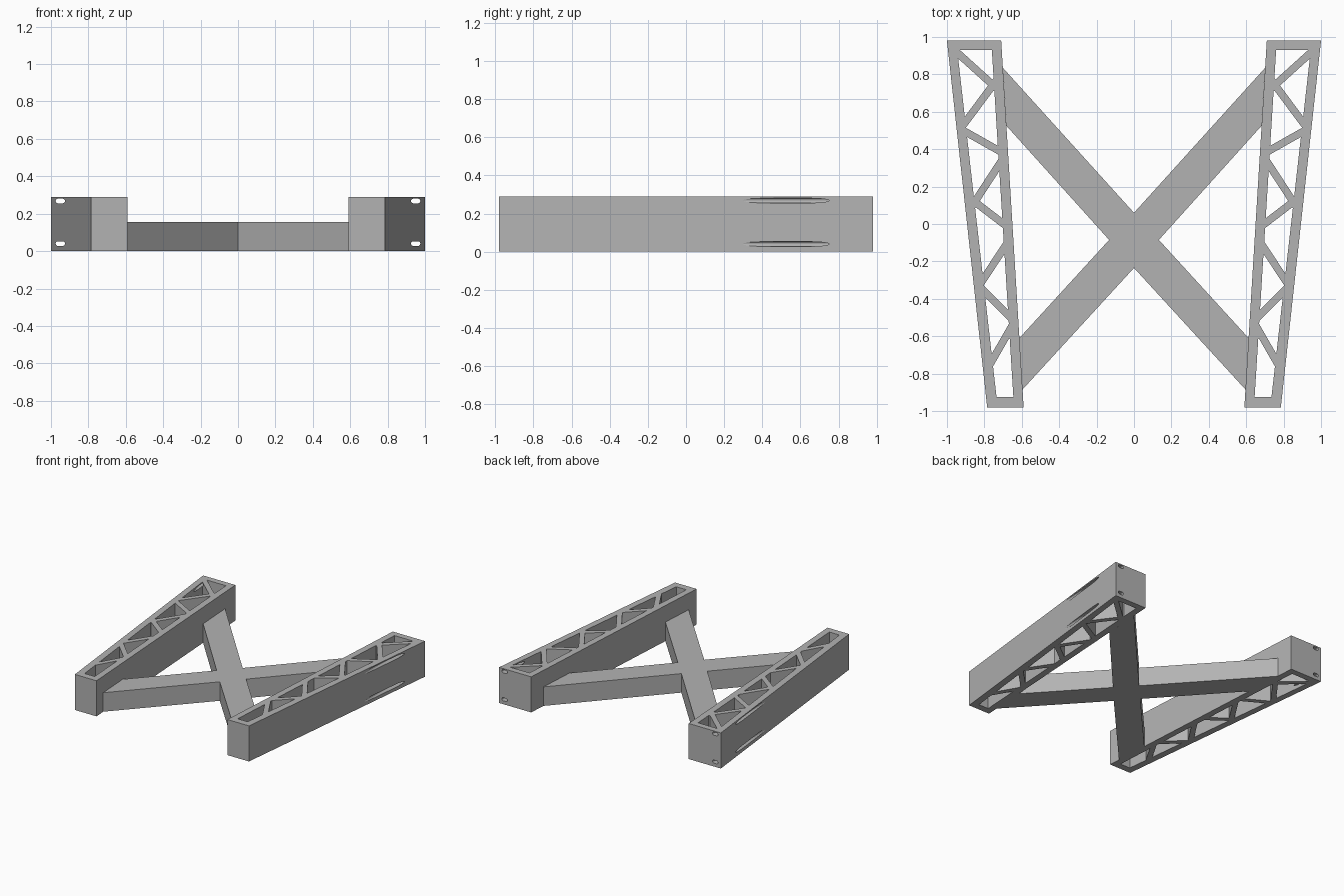
import bpy, bmesh, math
from mathutils import Vector

if "Cube" in bpy.data.objects:
    bpy.data.objects.remove(bpy.data.objects["Cube"], do_unlink=True)

HEIGHT, BRACE_HEIGHT, HALF_LENGTH = 0.29, 0.155, 0.98

grey = bpy.data.materials.new("plain_grey")
grey.use_nodes = True
colour = (0.45, 0.45, 0.45, 1)
grey.diffuse_color = colour
grey.node_tree.nodes["Principled BSDF"].inputs["Base Color"].default_value = colour


def prism(name, outline, depth):
    """Extrude a closed outline of 3D points along the depth vector."""
    bm = bmesh.new()
    face = bm.faces.new([bm.verts.new(p) for p in outline])
    moved = bmesh.ops.extrude_face_region(bm, geom=[face])["geom"]
    bmesh.ops.translate(bm, vec=depth, verts=[v for v in moved if isinstance(v, bmesh.types.BMVert)])
    bmesh.ops.recalc_face_normals(bm, faces=bm.faces)
    mesh = bpy.data.meshes.new(name)
    bm.to_mesh(mesh)
    bm.free()
    mesh.materials.append(grey)
    obj = bpy.data.objects.new(name, mesh)
    bpy.context.collection.objects.link(obj)
    return obj


def upright(name, points, z0, z1):
    return prism(name, [(x, y, z0) for x, y in points], (0, 0, z1 - z0))


def apply(obj, mod):
    bpy.context.view_layer.objects.active = obj
    bpy.ops.object.modifier_apply(modifier=mod.name)


def cut(obj, cutter):
    mod = obj.modifiers.new("cut", "BOOLEAN")
    mod.operation, mod.solver, mod.object = "DIFFERENCE", "EXACT", cutter
    apply(obj, mod)
    bpy.data.objects.remove(cutter, do_unlink=True)


# Tapered side beam
beams = upright("side_beams", [(0.59, -HALF_LENGTH), (0.785, -HALF_LENGTH),
                               (1.0, HALF_LENGTH), (0.71, HALF_LENGTH)], 0, HEIGHT)

# Hollow core, with the zigzag struts left standing
core = upright("core_cutter", [(0.645, -0.925), (0.735, -0.925), (0.945, 0.93), (0.76, 0.93)],
               -0.1, HEIGHT + 0.1)
struts = [((0.745, 0.735), (0.955, 0.925)), ((0.745, 0.755), (0.905, 0.54)),
          ((0.905, 0.495), (0.71, 0.385)), ((0.71, 0.335), (0.86, 0.105)),
          ((0.86, 0.125), (0.69, -0.005)), ((0.68, -0.105), (0.815, -0.31)),
          ((0.815, -0.345), (0.66, -0.5)), ((0.655, -0.55), (0.77, -0.75))]
for a, b in struts:
    a, b = Vector(a), Vector(b)
    along = (b - a).normalized()
    side = Vector((-along.y, along.x)) * 0.02
    a, b = a - along * 0.04, b + along * 0.04
    cut(core, upright("strut", [a + side, b + side, b - side, a - side], -0.2, HEIGHT + 0.2))
cut(beams, core)

# Rounded slots running lengthwise through the outer wall and the back end
for z in (0.04, 0.268):
    ring = []
    for i in range(18):
        half = 1 if i < 9 else -1
        angle = math.pi * ((i - (i >= 9)) / 8 - 0.5)
        ring.append((0.95 + half * 0.0125 + 0.0125 * math.cos(angle), 0,
                     z + 0.0125 * math.sin(angle)))
    cut(beams, prism("slot_cutter", ring, (0, 1.2, 0)))

# Matching beam on the other side
mirror = beams.modifiers.new("mirror", "MIRROR")
mirror.use_mirror_merge = False
apply(beams, mirror)

# Low cross brace meeting the inner faces of the beams
half_outline = [(0, -0.235), (0.596, -0.885), (0.613, -0.61), (0.133, -0.085),
                (0.682, 0.525), (0.701, 0.835), (0, 0.06)]
other_half = [(-x, y) for x, y in reversed(half_outline[1:-1])]
upright("cross_brace", half_outline + other_half, 0, BRACE_HEIGHT)
